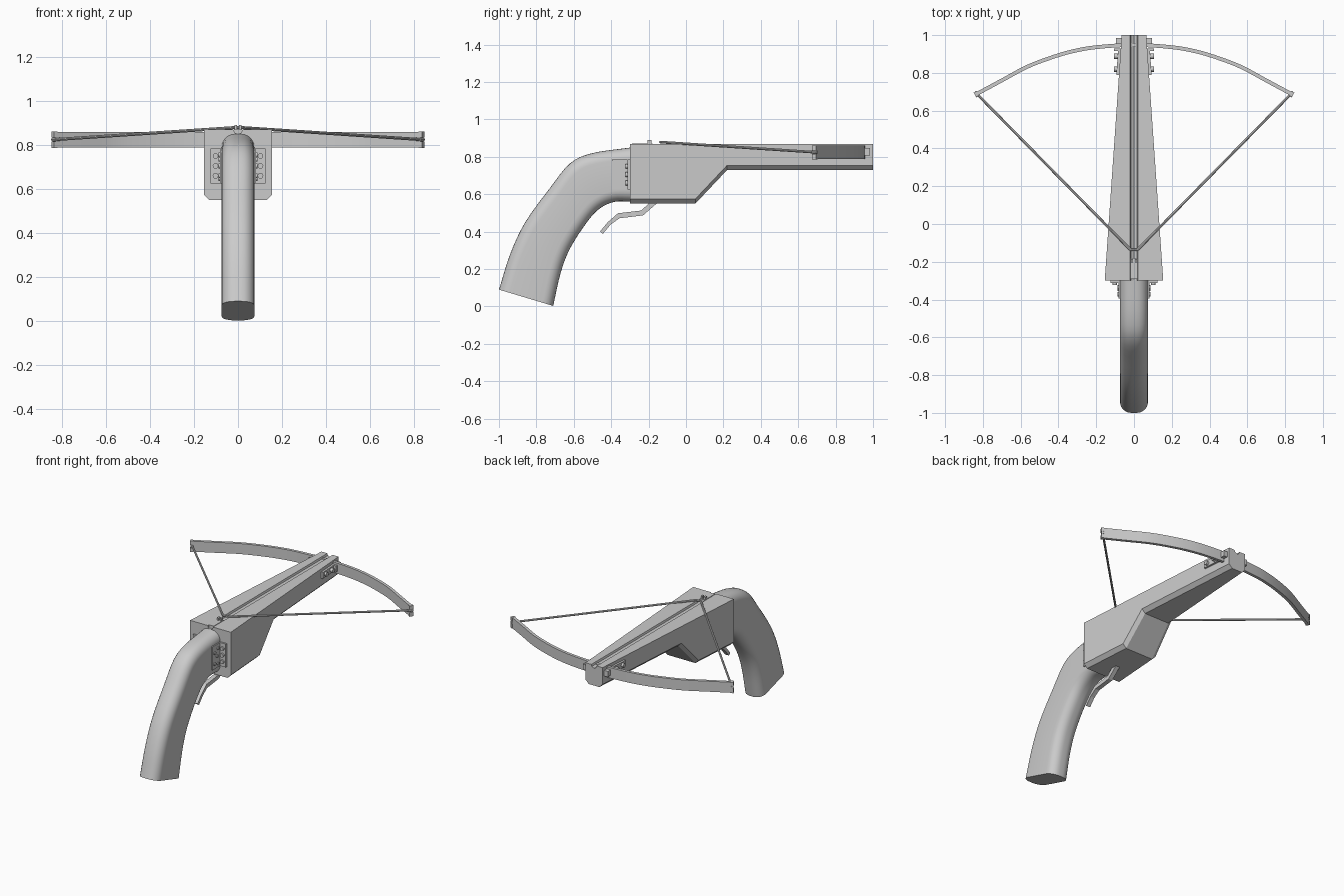
import bpy, bmesh, math
from mathutils import Vector

if "Cube" in bpy.data.objects:
    bpy.data.objects.remove(bpy.data.objects["Cube"])

mat = bpy.data.materials.new("plain grey")
mat.diffuse_color = (0.6, 0.6, 0.6, 1)
mat.use_nodes = True
mat.node_tree.nodes["Principled BSDF"].inputs["Base Color"].default_value = mat.diffuse_color


def finish(name, bm, smooth=False):
    bmesh.ops.recalc_face_normals(bm, faces=bm.faces)
    me = bpy.data.meshes.new(name)
    bm.to_mesh(me)
    bm.free()
    me.materials.append(mat)
    ob = bpy.data.objects.new(name, me)
    bpy.context.collection.objects.link(ob)
    if smooth:
        bpy.ops.object.select_all(action='DESELECT')
        ob.select_set(True)
        bpy.context.view_layer.objects.active = ob
        bpy.ops.object.shade_smooth_by_angle(angle=math.radians(35))
    return ob


def loft(name, rings, smooth=False):
    bm = bmesh.new()
    vs = [[bm.verts.new(p) for p in r] for r in rings]
    n = len(vs[0])
    for a, b in zip(vs, vs[1:]):
        for i in range(n):
            j = (i + 1) % n
            bm.faces.new((a[i], a[j], b[j], b[i]))
    bm.faces.new(vs[0])
    bm.faces.new(vs[-1])
    return finish(name, bm, smooth)


def box(name, lo, hi, s=1):
    # box between two corners, mirrored in x when s is -1
    def ring(z):
        return [(s * x, y, z) for x, y in ((lo[0], lo[1]), (hi[0], lo[1]), (hi[0], hi[1]), (lo[0], hi[1]))]
    return loft(name, [ring(lo[2]), ring(hi[2])])


def rod(name, a, b, r, sides=12):
    a, b = Vector(a), Vector(b)
    d = (b - a).normalized()
    u = d.cross(Vector((0, 0, 1)) if abs(d.z) < 0.9 else Vector((1, 0, 0))).normalized()
    v = d.cross(u)
    t = [2 * math.pi * i / sides for i in range(sides)]
    return loft(name, [[c + r * (math.cos(k) * u + math.sin(k) * v) for k in t] for c in (a, b)], True)


def smooth_path(pts, steps):
    # Catmull-Rom interpolation
    p = [Vector(q) for q in pts]
    p = [2 * p[0] - p[1]] + p + [2 * p[-1] - p[-2]]
    out = []
    for i in range(1, len(p) - 2):
        a, b, c, d = p[i - 1:i + 3]
        for k in range(steps):
            t = k / steps
            out.append(0.5 * (2 * b + (c - a) * t + (2 * a - 5 * b + 4 * c - d) * t * t
                              + (3 * b - a - 3 * c + d) * t ** 3))
    return out + [p[-2]]


# Tapered stock with bottom chamfers and an arrow groove along the top
def stock_section(y, bottom):
    w = 0.155 - 0.09 * (y + 0.3) / 1.3
    c = 0.025
    half = [(w - c, bottom), (w, bottom + c), (w, 0.87), (0.02, 0.87), (0.016, 0.857)]
    return ([(x, y, z) for x, z in half] + [(0, y, 0.848)]
            + [(-x, y, z) for x, z in reversed(half)])


loft("stock", [stock_section(y, b) for y, b in ((-0.3, 0.55), (0.05, 0.55), (0.22, 0.73), (1.0, 0.73))])

# Curved pistol grip: rounded section between the upper and lower side curves
upper = smooth_path([(-0.295, 0.85), (-0.5, 0.82), (-0.62, 0.765), (-0.73, 0.63), (-0.86, 0.45), (-0.94, 0.28), (-1, 0.09)], 4)
lower = smooth_path([(-0.295, 0.56), (-0.38, 0.56), (-0.46, 0.525), (-0.53, 0.45), (-0.62, 0.31), (-0.67, 0.18), (-0.71, 0.003)], 4)
rings = []
for a, b in zip(upper, lower):
    mid, d = (a + b) / 2, (a - b)
    h, d = d.length / 2, d.normalized()
    ring = []
    r = 0.06
    for q, (sx, sh) in enumerate(((1, 1), (-1, 1), (-1, -1), (1, -1))):
        for k in range(7):
            t = math.pi / 2 * (q + k / 6)
            x = sx * (0.074 - r) + r * math.cos(t)
            p = mid + d * (sh * (h - r) + r * math.sin(t))
            ring.append((x, p.x, p.y))
    rings.append(ring)
loft("grip", rings, True)

# Bent trigger lever
trig = [(-0.15, 0.575), (-0.235, 0.5), (-0.36, 0.485), (-0.41, 0.445), (-0.452, 0.395)]
rings = []
for i, p in enumerate(trig):
    a, b = Vector(trig[max(i - 1, 0)]), Vector(trig[min(i + 1, 4)])
    t = (b - a).normalized()
    n = Vector((-t.y, t.x)) * (0.014 if i < 3 else 0.01)
    rings.append([(x, p[0] + s * n.x, p[1] + s * n.y) for x, s in ((-0.015, -1), (0.015, -1), (0.015, 1), (-0.015, 1))])
loft("trigger", rings)

# Bow limb, one curved strip through the stock
half = [(0.2, 0.936), (0.33, 0.913), (0.45, 0.877), (0.57, 0.83), (0.7, 0.76), (0.83, 0.69)]
path = smooth_path([(-x, y) for x, y in reversed(half)] + [(0, 0.948)] + half, 4)
rings = []
for i, p in enumerate(path):
    t = (path[min(i + 1, len(path) - 1)] - path[max(i - 1, 0)]).normalized()
    n = Vector((-t.y, t.x)) * 0.01
    rings.append([(p.x + s * n.x, p.y + s * n.y, z) for s, z in ((-1, 0.788), (1, 0.788), (1, 0.86), (-1, 0.86))])
loft("bow_limb", rings, True)

t = Vector((0.88, -0.475, 0))
n = Vector((0.475, 0.88, 0)) * 0.013
for s in (-1, 1):
    # Forked limb tips
    for z0, z1 in ((0.787, 0.815), (0.835, 0.861)):
        c = Vector((0.827, 0.692, 0))
        pts = [c - n, c + t * 0.017 - n, c + t * 0.017 + n, c + n]
        loft("limb_tip_prong", [[(s * p.x, p.y, z) for p in pts] for z in (z0, z1)])
    # String and its loop around the tip
    rod("bowstring", (s * 0.828, 0.685, 0.825), (s * 0.018, -0.137, 0.879), 0.007, 8)
    rod("string_loop", (s * 0.825, 0.676, 0.825), (s * 0.842, 0.7, 0.825), 0.009, 8)

    # Front bow clamps: side plate, bolts and front stop
    loft("bow_clamp", [[(s * x, y, z) for x, y in ((0.06, 0.79), (0.093, 0.79), (0.084, 0.93), (0.06, 0.93))]
                       for z in (0.805, 0.848)])
    box("bow_clamp_flange", (0.06, 0.915, 0.805), (0.105, 0.93, 0.848), s)
    box("bow_front_stop", (0.055, 0.955, 0.808), (0.095, 0.985, 0.846), s)
    for y in (0.82, 0.888):
        rod("clamp_bolt", (s * 0.08, y, 0.827), (s * 0.106, y, 0.827), 0.014)

    # Rear angle brackets joining grip and stock
    box("grip_plate", (0.07, -0.395, 0.625), (0.082, -0.3, 0.785), s)
    box("stock_plate", (0.075, -0.312, 0.625), (0.125, -0.299, 0.785), s)
    for z in (0.66, 0.705, 0.75):
        rod("stock_screw", (s * 0.102, -0.305, z), (s * 0.102, -0.324, z), 0.013)
    for y, z in ((-0.372, 0.66), (-0.345, 0.705), (-0.372, 0.735), (-0.335, 0.755), (-0.335, 0.65)):
        rod("grip_screw", (s * 0.075, y, z), (s * 0.088, y, z), 0.011)

rod("bowstring_middle", (-0.02, -0.137, 0.879), (0.02, -0.137, 0.879), 0.007, 8)

# String catch in the groove
box("catch_base", (-0.018, -0.29, 0.845), (0.018, -0.18, 0.872))
for s in (-1, 1):
    box("catch_finger", (0.005, -0.205, 0.86), (0.017, -0.185, 0.89), s)
